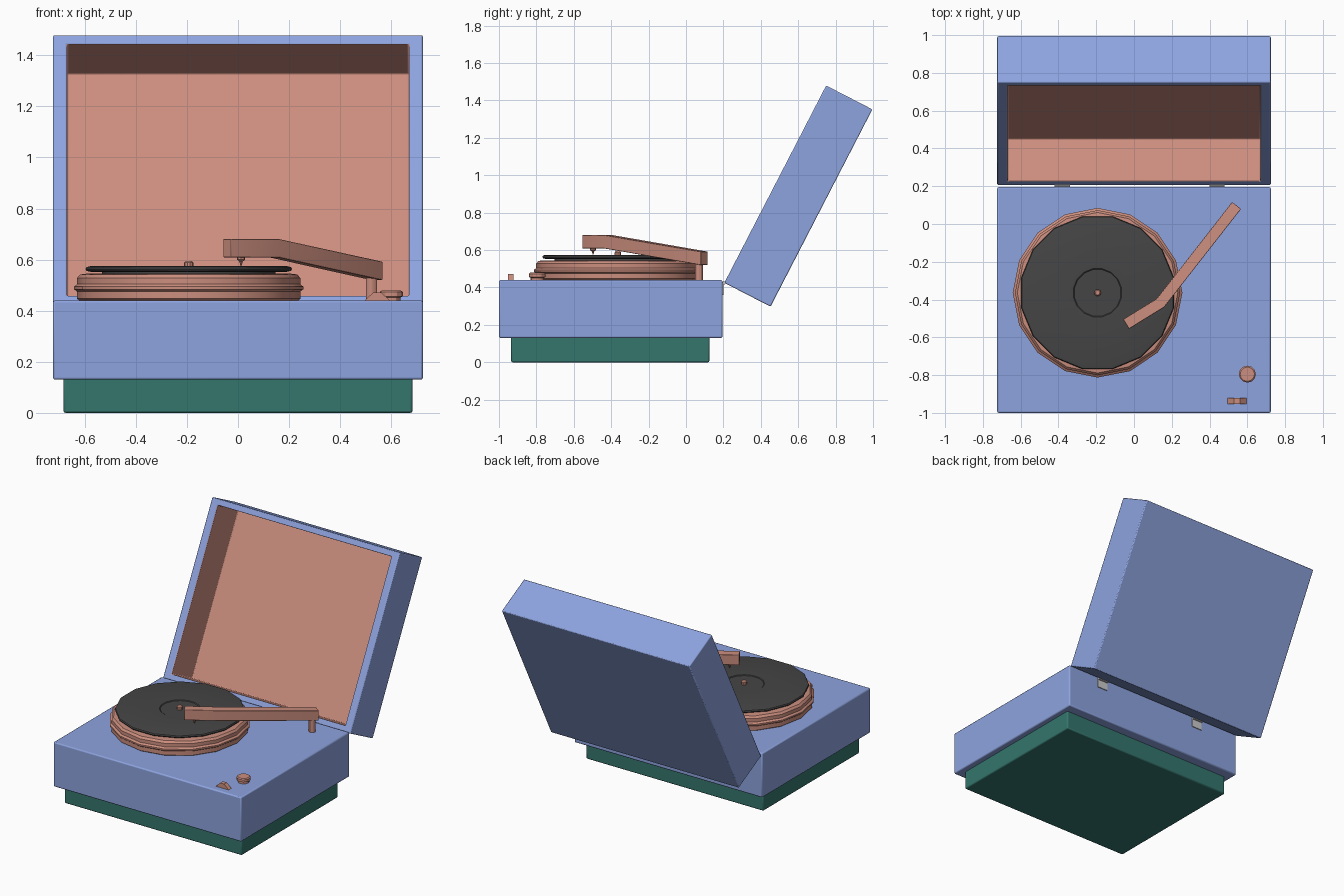
import bpy, bmesh, math
from mathutils import Vector

if "Cube" in bpy.data.objects:
    bpy.data.objects.remove(bpy.data.objects["Cube"])


def material(name, rgb):
    m = bpy.data.materials.new(name)
    m.diffuse_color = (*rgb, 1)
    m.use_nodes = True
    m.node_tree.nodes["Principled BSDF"].inputs["Base Color"].default_value = m.diffuse_color
    return m


BLUE = material("blue_shell", (0.27, 0.37, 0.74))
PINK = material("salmon", (0.60, 0.27, 0.21))
GREEN = material("green_base", (0.035, 0.18, 0.155))
DARK = material("record_dark", (0.06, 0.06, 0.06))


def finish(name, bm, mats=(), bevel=0, smooth=True):
    bmesh.ops.recalc_face_normals(bm, faces=bm.faces)
    me = bpy.data.meshes.new(name)
    bm.to_mesh(me)
    bm.free()
    ob = bpy.data.objects.new(name, me)
    bpy.context.collection.objects.link(ob)
    for m in mats:
        me.materials.append(m)
    if bevel:
        b = ob.modifiers.new("bevel", 'BEVEL')
        b.width, b.segments, b.limit_method = bevel, 2, 'ANGLE'
    if smooth:
        bpy.ops.object.select_all(action='DESELECT')
        ob.select_set(True)
        bpy.context.view_layer.objects.active = ob
        bpy.ops.object.shade_smooth_by_angle(angle=math.radians(30))
    return ob


def loft(rings):
    """Skin a list of equal-length rings and cap both ends."""
    bm = bmesh.new()
    vs = [[bm.verts.new(p) for p in r] for r in rings]
    n = len(rings[0])
    for a, b in zip(vs, vs[1:]):
        for i in range(n):
            j = (i + 1) % n
            bm.faces.new((a[i], a[j], b[j], b[i]))
    bm.faces.new(vs[0])
    bm.faces.new(vs[-1])
    bm.faces.ensure_lookup_table()
    return bm


def rect(x0, x1, y0, y1, z):
    return [(x0, y0, z), (x1, y0, z), (x1, y1, z), (x0, y1, z)]


def box(name, x, y, z, mats=(), bevel=0):
    return finish(name, loft([rect(*x, *y, h) for h in z]), mats, bevel)


def turned(name, centre, profile, sides, mat, phase=0):
    """Lathe a (radius, z) profile around a vertical axis."""
    cx, cy = centre
    rings = []
    for r, z in profile:
        rings.append([(cx + r * math.cos(2 * math.pi * (i + phase) / sides),
                       cy + r * math.sin(2 * math.pi * (i + phase) / sides), z)
                      for i in range(sides)])
    return finish(name, loft(rings), [mat])


# Case
box("base_plinth", (-0.683, 0.683), (-0.935, 0.125), (0, 0.14), [GREEN], 0.008)
box("case_body", (-0.724, 0.724), (-1.0, 0.195), (0.13, 0.44), [BLUE], 0.008)

# Open lid: hollow tray lofted outside to inside, tilted back on the hinge
L, D = 1.187, 0.278
bm = loft([rect(-0.724, 0.724, 0, L, -D), rect(-0.724, 0.724, 0, L, 0),
           rect(-0.669, 0.669, 0.04, L - 0.04, 0),
           rect(-0.669, 0.669, 0.04, L - 0.04, -0.255)])
for f in list(bm.faces)[8:12] + [bm.faces[-1]]:
    f.material_index = 1
lid = finish("lid", bm, [BLUE, PINK], 0.006)
lid.location = (0, 0.205, 0.425)
lid.rotation_euler.x = math.radians(62.7)

# Hinges
for side, x in (("left", -0.38), ("right", 0.44)):
    box(side + "_hinge_plate", (x - 0.04, x + 0.04), (0.19, 0.201), (0.36, 0.43))
    bm = bmesh.new()
    bmesh.ops.create_cone(bm, cap_ends=True, segments=10, radius1=0.009,
                          radius2=0.009, depth=0.08)
    pin = finish(side + "_hinge_pin", bm)
    pin.rotation_euler.y = math.pi / 2
    pin.location = (x, 0.204, 0.424)

# Platter, record and spindle
C = (-0.193, -0.364)
turned("platter", C, [(0.42, 0.435), (0.438, 0.447), (0.438, 0.476),
                      (0.449, 0.484), (0.449, 0.494), (0.437, 0.504),
                      (0.437, 0.528), (0.425, 0.542), (0.40, 0.545)], 16, PINK)
turned("platter_mat", C, [(0.34, 0.54), (0.34, 0.556)], 16, DARK)
turned("record", C, [(0.39, 0.552), (0.408, 0.556), (0.412, 0.563),
                     (0.408, 0.571), (0.39, 0.575), (0.13, 0.573),
                     (0.125, 0.569), (0.02, 0.569)], 16, DARK, 0.5)
turned("spindle", C, [(0.018, 0.54), (0.018, 0.588), (0.012, 0.595)], 10, PINK)

# Tonearm: rectangular section swept along a bent path
path = [Vector((0.543, 0.098, 0.556)), Vector((0.14, -0.418, 0.645)),
        Vector((-0.042, -0.53, 0.645))]
dirs = [(b - a).to_2d().normalized() for a, b in zip(path, path[1:])]
tang = [dirs[0], (dirs[0] + dirs[1]).normalized(), dirs[1]]
rings = []
for p, t in zip(path, tang):
    s = Vector((-t.y, t.x, 0)) * 0.03
    up = Vector((0, 0, 0.036))
    rings.append([p - s - up, p + s - up, p + s + up, p - s + up])
finish("tonearm", loft(rings), [PINK], 0.003)
turned("tonearm_post", (0.523, 0.07), [(0.022, 0.43), (0.022, 0.54)], 12, PINK)
turned("stylus", (0.012, -0.497), [(0.003, 0.577), (0.006, 0.592), (0.016, 0.6),
                                   (0.016, 0.612)], 8, PINK)

# Controls
turned("knob", (0.6, -0.795), [(0.036, 0.43), (0.036, 0.452), (0.045, 0.456),
                               (0.045, 0.473), (0.038, 0.479)], 12, PINK)
wedge = [(0.49, 0.435), (0.53, 0.472), (0.56, 0.472), (0.60, 0.435)]
finish("rocker_switch", loft([[(x, y, z) for x, z in wedge]
                              for y in (-0.952, -0.922)]), [PINK])
